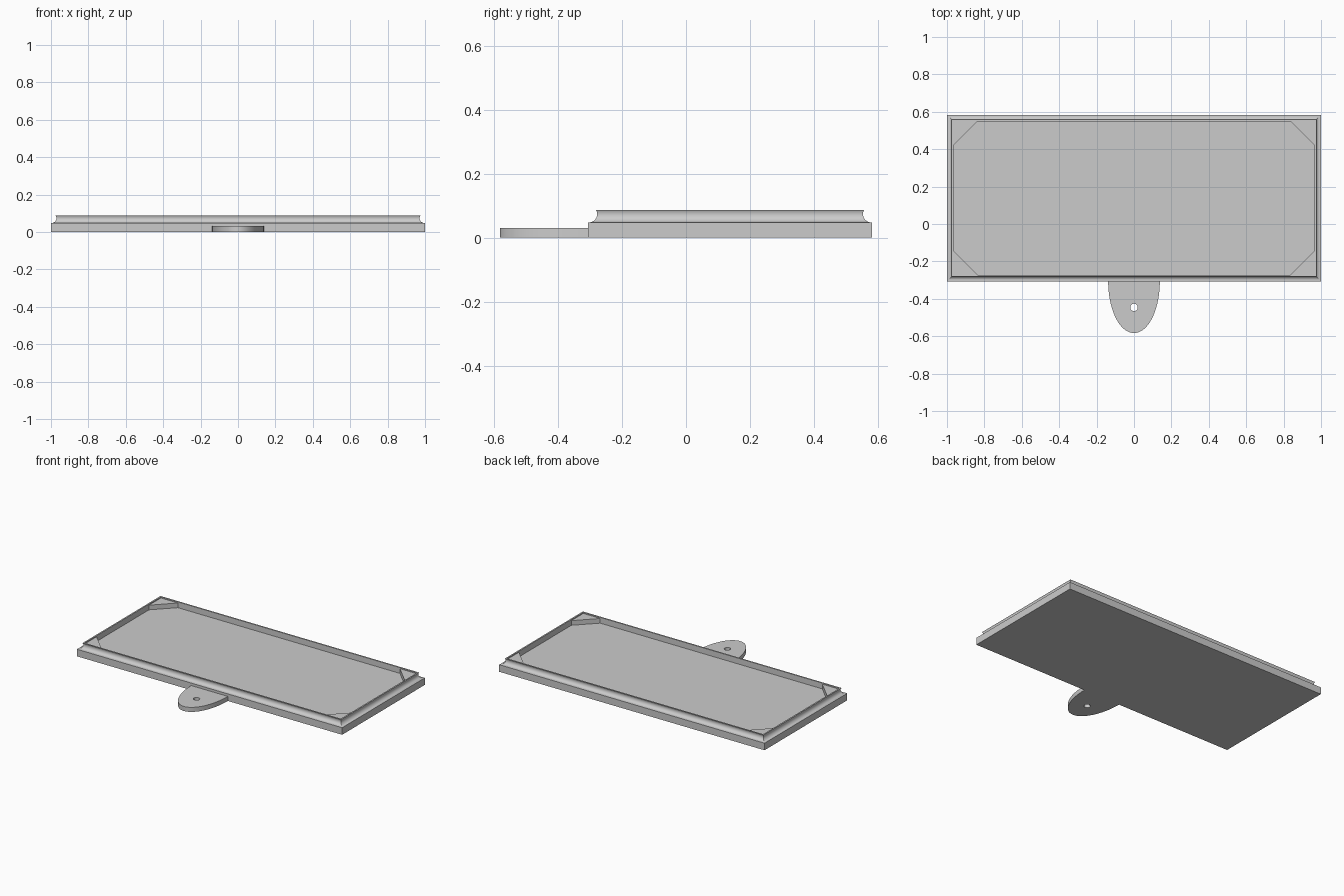
import bpy
import bmesh
from math import sin, cos, pi, radians

cube = bpy.data.objects.get("Cube")
if cube:
    bpy.data.objects.remove(cube, do_unlink=True)

# Main dimensions
HALF_X, FRONT, BACK = 1.0, -0.307, 0.583
LEDGE_Z, TAB_Z, CORNER_Z = 0.048, 0.031, 0.08
WALL_INSET, CORNER_LEG = 0.035, 0.128

grey = bpy.data.materials.new("plain grey")
grey.use_nodes = True
grey.diffuse_color = (0.6, 0.6, 0.6, 1)
grey.node_tree.nodes["Principled BSDF"].inputs["Base Color"].default_value = grey.diffuse_color


def finish(bm, name, smooth=False):
    """Turn a bmesh into a named, coloured object."""
    bmesh.ops.recalc_face_normals(bm, faces=bm.faces)
    mesh = bpy.data.meshes.new(name)
    bm.to_mesh(mesh)
    bm.free()
    mesh.materials.append(grey)
    obj = bpy.data.objects.new(name, mesh)
    bpy.context.collection.objects.link(obj)
    if smooth:
        bpy.ops.object.select_all(action="DESELECT")
        obj.select_set(True)
        bpy.context.view_layer.objects.active = obj
        bpy.ops.object.shade_smooth_by_angle(angle=radians(30))
    return obj


def extrude_up(bm, height):
    """Thicken all flat faces upward."""
    result = bmesh.ops.extrude_face_region(bm, geom=bm.faces[:], use_keep_orig=True)
    verts = [g for g in result["geom"] if isinstance(g, bmesh.types.BMVert)]
    bmesh.ops.translate(bm, verts=verts, vec=(0, 0, height))


# Tray: a section of (inset, height) swept around a rectangle
section = [(0, 0), (0, LEDGE_Z)]
for i in range(13):  # concave moulding outside the rim
    a = radians(-90 + 121 * i / 12)
    section.append((0.003 + 0.026 * cos(a), 0.074 + 0.026 * sin(a)))
section += [(WALL_INSET, section[-1][1]), (WALL_INSET, LEDGE_Z)]

bm = bmesh.new()
rings = []
for inset, z in section:
    x, y0, y1 = HALF_X - inset, FRONT + inset, BACK - inset
    rings.append([bm.verts.new((px, py, z))
                  for px, py in ((-x, y0), (x, y0), (x, y1), (-x, y1))])
for low, high in zip(rings, rings[1:]):
    for i in range(4):
        j = (i + 1) % 4
        bm.faces.new((low[i], low[j], high[j], high[i]))
bm.faces.new(rings[0])
bm.faces.new(rings[-1])
finish(bm, "tray", smooth=True)

# Triangular blocks in the four inner corners
for side, sx in (("right", -1), ("left", 1)):
    for end, sy, edge in (("front", -1, FRONT), ("back", 1, BACK)):
        cx, cy = sx * (HALF_X - WALL_INSET), edge - sy * WALL_INSET
        bm = bmesh.new()
        corner = ((cx, cy), (cx - sx * CORNER_LEG, cy), (cx, cy - sy * CORNER_LEG))
        bm.faces.new([bm.verts.new((x, y, LEDGE_Z)) for x, y in corner])
        extrude_up(bm, CORNER_Z - LEDGE_Z)
        finish(bm, f"{end}_{side}_corner_block")


# Half-oval hanging tab with a round hole
def loop(bm, points):
    verts = [bm.verts.new((x, y, 0)) for x, y in points]
    return [bm.edges.new((v, verts[i - 1])) for i, v in enumerate(verts)]


bm = bmesh.new()
outline = [(0.138 * cos(pi * i / 48), FRONT - 0.276 * sin(pi * i / 48)) for i in range(49)]
hole = [(0.02 * cos(pi * i / 12), -0.446 + 0.02 * sin(pi * i / 12)) for i in range(24)]
edges = loop(bm, outline) + loop(bm, hole)
bmesh.ops.triangle_fill(bm, edges=edges, use_beauty=True, normal=(0, 0, 1))
extrude_up(bm, TAB_Z)
finish(bm, "hanging_tab", smooth=True)
